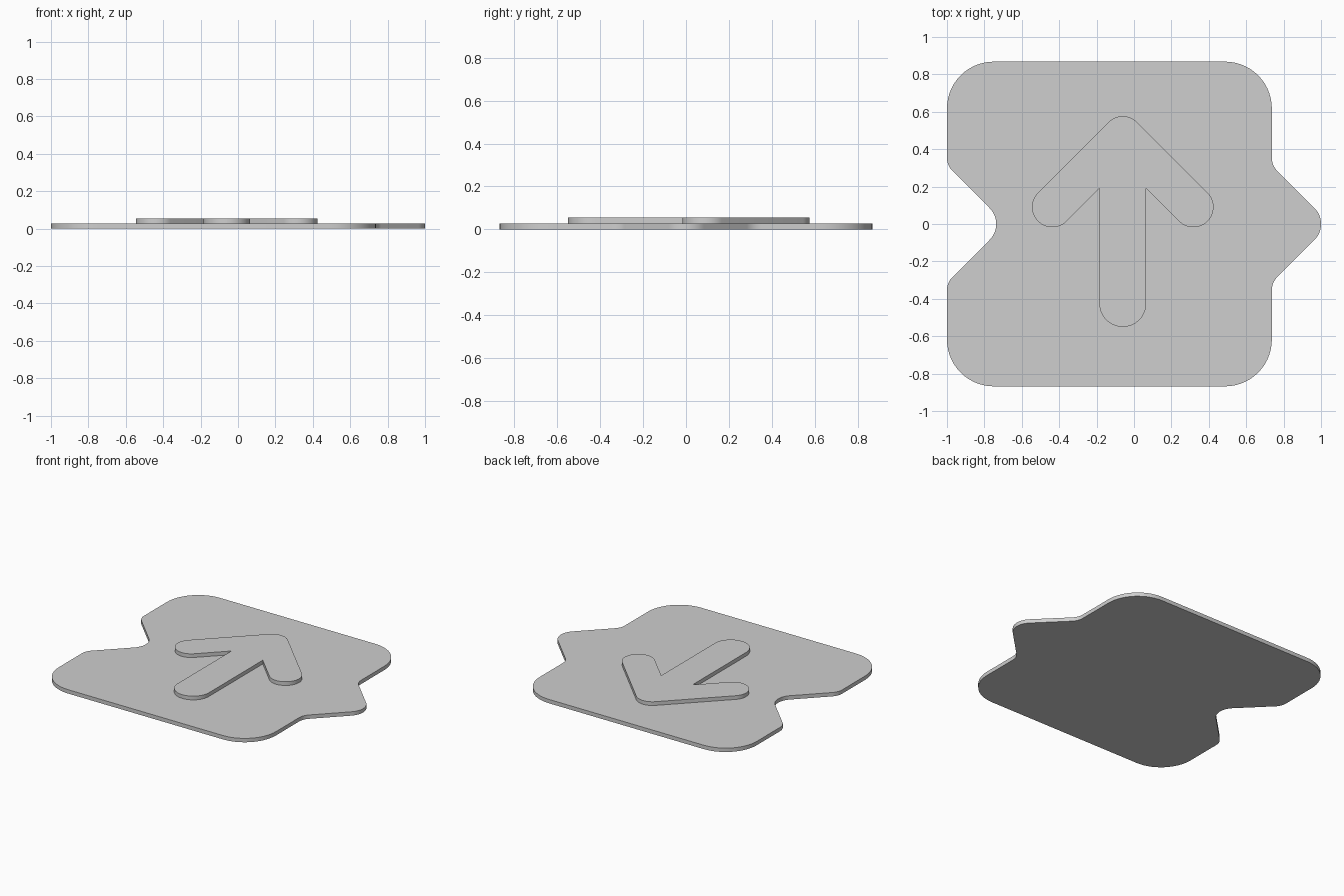
import bpy, bmesh, math
from mathutils import Vector

cube = bpy.data.objects.get("Cube")
if cube:
    bpy.data.objects.remove(cube, do_unlink=True)

grey = bpy.data.materials.new("light grey")
grey.use_nodes = True
grey.diffuse_color = (0.62, 0.62, 0.62, 1)
grey.node_tree.nodes["Principled BSDF"].inputs["Base Color"].default_value = grey.diffuse_color


def rounded(corners, steps=14):
    """Turn (x, y, radius) corners into an outline with tangent arcs."""
    outline = []
    for i, (x, y, r) in enumerate(corners):
        p = Vector((x, y))
        if r == 0:
            outline.append(p)
            continue
        a = (Vector(corners[i - 1][:2]) - p).normalized()
        b = (Vector(corners[(i + 1) % len(corners)][:2]) - p).normalized()
        half = a.angle(b) / 2
        centre = p + (a + b).normalized() * (r / math.sin(half))
        start = p + a * (r / math.tan(half)) - centre
        end = p + b * (r / math.tan(half)) - centre
        sweep = start.angle(end)
        for k in range(steps + 1):
            t = k / steps
            outline.append(centre + (start * math.sin((1 - t) * sweep)
                                     + end * math.sin(t * sweep)) / math.sin(sweep))
    return outline


def slab(name, outline, bottom, top):
    """Extrude a flat outline into a solid."""
    bm = bmesh.new()
    face = bm.faces.new([bm.verts.new((p.x, p.y, bottom)) for p in outline])
    extruded = bmesh.ops.extrude_face_region(bm, geom=[face], use_keep_orig=True)
    raised = [v for v in extruded["geom"] if isinstance(v, bmesh.types.BMVert)]
    bmesh.ops.translate(bm, verts=raised, vec=(0, 0, top - bottom))
    bmesh.ops.recalc_face_normals(bm, faces=bm.faces)
    mesh = bpy.data.meshes.new(name)
    bm.to_mesh(mesh)
    bm.free()
    mesh.materials.append(grey)
    obj = bpy.data.objects.new(name, mesh)
    bpy.context.collection.objects.link(obj)
    bpy.ops.object.select_all(action="DESELECT")
    obj.select_set(True)
    bpy.context.view_layer.objects.active = obj
    bpy.ops.object.shade_smooth_by_angle(angle=math.radians(30))
    return obj


# Base plate: a point on its left edge matches a notch on its right edge
left, right, depth = -1.0, 0.737, 0.868
tab = [(0, -0.313, 0.1), (0.313, 0, 0.12), (0, 0.313, 0.1)]
plate = [(left, -depth, 0.25), (right, -depth, 0.25)]
plate += [(right + x, y, r) for x, y, r in tab]
plate += [(right, depth, 0.25), (left, depth, 0.25)]
plate += [(left + x, y, r) for x, y, r in reversed(tab)]
slab("base_plate", rounded(plate), 0, 0.028)

# Raised arrow: half an outline mirrored about its own axis
axis = -0.06
half = [(0.125, -0.55, 0.1249), (0.125, 0.19, 0), (0.377, -0.062, 0.1079),
        (0.53, 0.091, 0.1079)]
arrow = half + [(0, 0.621, 0.108)] + [(-x, y, r) for x, y, r in reversed(half)]
slab("raised_arrow", rounded([(x + axis, y, r) for x, y, r in arrow]), 0.028, 0.055)
